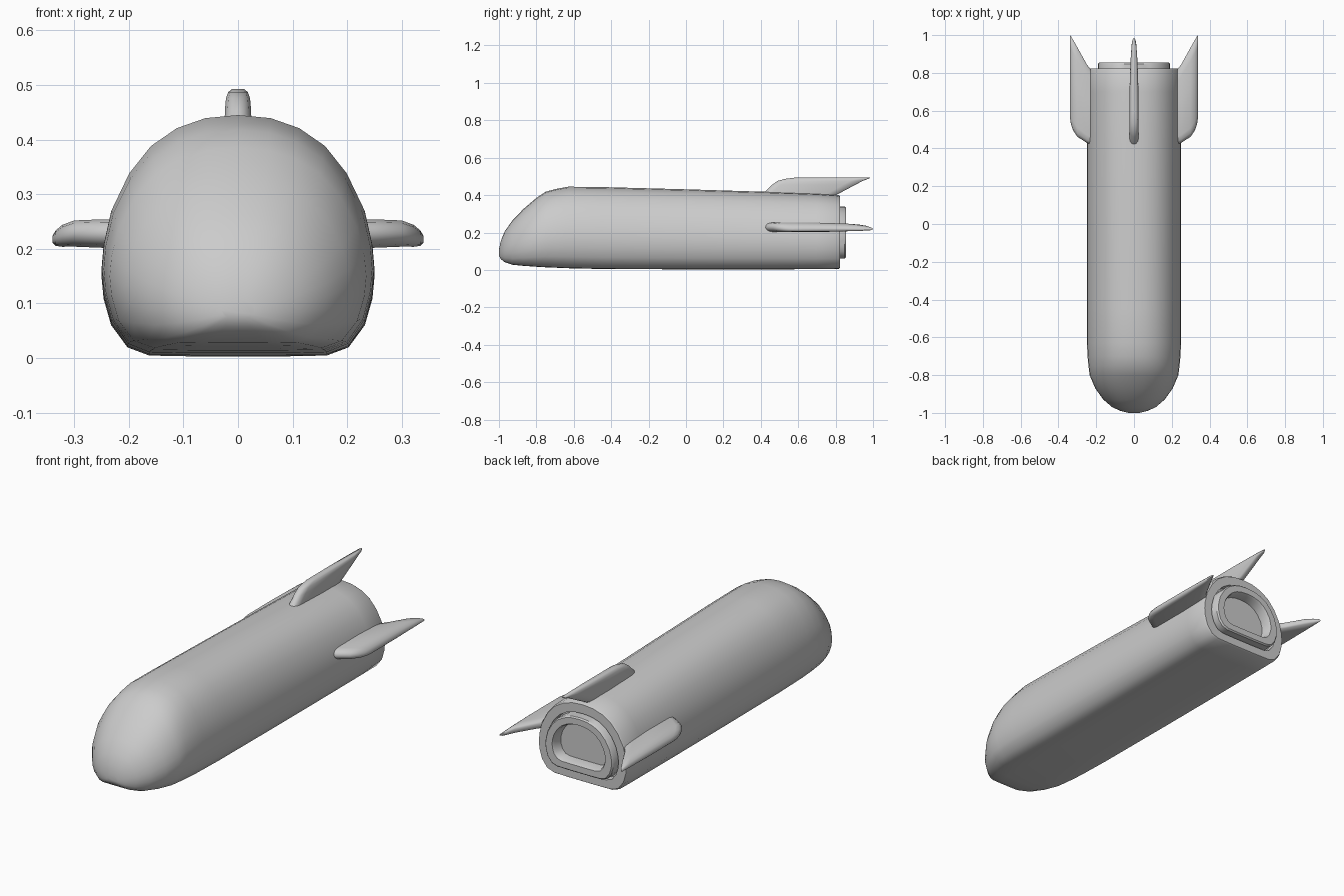
import bpy, bmesh, math
from mathutils import Vector


def loft(name, rings, angle=40):
    """Skin a list of closed rings, capping both ends."""
    bm = bmesh.new()
    rows = [[bm.verts.new(p) for p in ring] for ring in rings]
    n = len(rows[0])
    for a, b in zip(rows, rows[1:]):
        for i in range(n):
            j = (i + 1) % n
            bm.faces.new((a[i], a[j], b[j], b[i]))
    bm.faces.new(rows[0])
    bm.faces.new(rows[-1])
    bmesh.ops.recalc_face_normals(bm, faces=bm.faces)
    mesh = bpy.data.meshes.new(name)
    bm.to_mesh(mesh)
    bm.free()
    obj = bpy.data.objects.new(name, mesh)
    bpy.context.collection.objects.link(obj)
    bpy.ops.object.select_all(action='DESELECT')
    obj.select_set(True)
    bpy.context.view_layer.objects.active = obj
    bpy.ops.object.shade_smooth_by_angle(angle=math.radians(angle))
    return obj


# Half cross-section of the hull: flat belly, domed top (unit width and height)
HALF = [(0.32, 0), (0.65, 0.004), (0.81, 0.04), (0.93, 0.14), (0.985, 0.26),
        (1.0, 0.36), (0.985, 0.46), (0.93, 0.60), (0.80, 0.755), (0.64, 0.87),
        (0.45, 0.945), (0.24, 0.987)]
SECTION = [(0, 0)] + HALF + [(0, 1)] + [(-x, z) for x, z in reversed(HALF)]


def hull_ring(y, w, z0, z1):
    return [(x * w, y, z0 + z * (z1 - z0)) for x, z in SECTION]


# Hull: y, half width, bottom, top; last entries form the rear rim
hull = [(-1.0, 0.03, 0.075, 0.11), (-0.99, 0.07, 0.058, 0.155),
        (-0.97, 0.115, 0.042, 0.205), (-0.93, 0.162, 0.028, 0.262),
        (-0.87, 0.205, 0.022, 0.325), (-0.80, 0.235, 0.017, 0.385),
        (-0.75, 0.241, 0.014, 0.418), (-0.70, 0.246, 0.012, 0.432),
        (-0.63, 0.249, 0.009, 0.445), (-0.45, 0.25, 0.005, 0.443),
        (0, 0.25, 0.003, 0.431), (0.42, 0.25, 0.003, 0.418),
        (0.70, 0.25, 0.004, 0.408), (0.815, 0.249, 0.005, 0.40),
        (0.823, 0.244, 0.01, 0.395), (0.823, 0.20, 0.05, 0.35),
        (0.79, 0.198, 0.052, 0.348)]
loft("hull", [hull_ring(*s) for s in hull])

# Exhaust ring with a recessed floor
nozzle = [(0.78, 0.19, 0.06, 0.34), (0.848, 0.19, 0.06, 0.34),
          (0.855, 0.184, 0.066, 0.334), (0.855, 0.148, 0.097, 0.303),
          (0.845, 0.142, 0.102, 0.298), (0.80, 0.138, 0.105, 0.295)]
loft("exhaust_ring", [hull_ring(*s) for s in nozzle])

# Blade profile: chord fraction, thickness fraction
BLADE = [(0.01, 0.45), (0.04, 0.8), (0.10, 1), (0.55, 1), (0.85, 0.8), (0.98, 0.6)]
BLADE = [(0, 0)] + BLADE + [(1, 0.3)]
LOOP = BLADE + [(c, -t) for c, t in reversed(BLADE[1:])]


def fin(name, stations, place):
    """Stations: span, leading y, trailing y, half thickness."""
    return loft(name, [[place(s, a + c * (b - a), t * h) for c, t in LOOP]
                       for s, a, b, h in stations], 60)


# Side fins, swept back
side = [(0.20, 0.41, 0.78, 0.026), (0.25, 0.43, 0.845, 0.026),
        (0.30, 0.462, 0.935, 0.024), (0.322, 0.495, 0.975, 0.02),
        (0.334, 0.53, 0.995, 0.014), (0.34, 0.57, 1.0, 0.006)]
for label, sgn in (("left", -1), ("right", 1)):
    fin(label + "_fin", side,
        lambda s, y, t, k=sgn: Vector((k * s, y, 0.228 + t - max(0, s - 0.31) * 0.35)))

# Top fin
top = [(0.36, 0.37, 0.72, 0.025), (0.415, 0.42, 0.83, 0.025),
       (0.455, 0.46, 0.905, 0.024), (0.476, 0.49, 0.945, 0.022),
       (0.487, 0.53, 0.975, 0.018), (0.493, 0.58, 0.985, 0.011)]
fin("top_fin", top, lambda s, y, t: Vector((t, y, s)))
